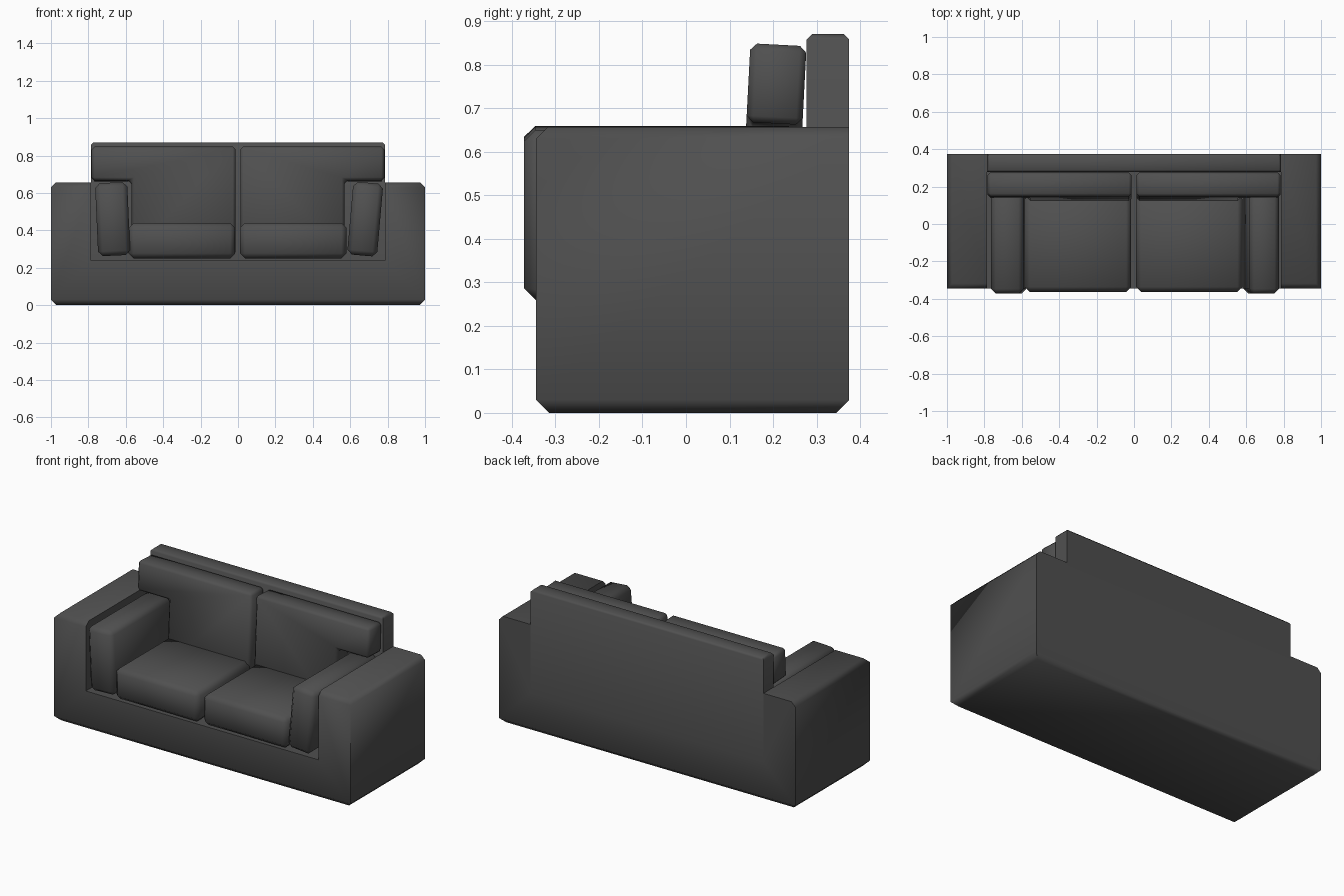
import bpy, bmesh, math
from mathutils import Matrix, Vector

if "Cube" in bpy.data.objects:
    bpy.data.objects.remove(bpy.data.objects["Cube"])

leather = bpy.data.materials.new("dark_leather")
leather.diffuse_color = (0.08, 0.08, 0.08, 1)
leather.use_nodes = True
leather.node_tree.nodes["Principled BSDF"].inputs["Base Color"].default_value = leather.diffuse_color


def prism(name, pts, y0, y1, bevels, tilt=None):
    """Extrude an x-z outline from y0 to y1, then chamfer chosen edges.
    bevels: list of (width, edge test); tilt: (pivot, angle, axis)."""
    bm = bmesh.new()
    face = bm.faces.new([bm.verts.new((x, y0, z)) for x, z in pts])
    ext = bmesh.ops.extrude_face_region(bm, geom=[face])
    moved = [v for v in ext["geom"] if isinstance(v, bmesh.types.BMVert)]
    bmesh.ops.translate(bm, verts=moved, vec=(0, y1 - y0, 0))
    bmesh.ops.recalc_face_normals(bm, faces=bm.faces)
    for width, test in bevels:
        edges = [e for e in bm.edges if test(e.verts[0].co, e.verts[1].co)]
        bmesh.ops.bevel(bm, geom=edges, offset=width, segments=1,
                        affect='EDGES', clamp_overlap=True)
    if tilt:
        pivot, angle, axis = tilt
        bmesh.ops.rotate(bm, verts=bm.verts, cent=pivot,
                         matrix=Matrix.Rotation(math.radians(angle), 3, axis))
    bmesh.ops.recalc_face_normals(bm, faces=bm.faces)
    mesh = bpy.data.meshes.new(name)
    bm.to_mesh(mesh)
    bm.free()
    mesh.materials.append(leather)
    obj = bpy.data.objects.new(name, mesh)
    bpy.context.collection.objects.link(obj)
    bpy.ops.object.select_all(action='DESELECT')
    obj.select_set(True)
    bpy.context.view_layer.objects.active = obj
    bpy.ops.object.shade_smooth_by_angle(angle=math.radians(60))
    return obj


def rect(x0, x1, z0, z1):
    return [(x0, z0), (x1, z0), (x1, z1), (x0, z1)]


def every(a, b):
    return True


F, B = -0.345, 0.375            # frame front and back
ARM, ARM_TOP, DECK = 0.785, 0.657, 0.24


def underside(a, b):
    return max(a.z, b.z) < 0.001


def arm_rim(a, b):
    top = min(a.z, b.z) > ARM_TOP - 0.001
    outer = min(abs(a.x), abs(b.x)) > 0.999
    front = max(a.y, b.y) < F + 0.001
    return top and (outer or front)


def back_rim(a, b):
    return min(a.z, b.z) > 0.869


# Frame: base and both arms as one U-shaped body
u_shape = [(-1, 0), (1, 0), (1, ARM_TOP), (ARM, ARM_TOP), (ARM, DECK),
           (-ARM, DECK), (-ARM, ARM_TOP), (-1, ARM_TOP)]
prism("frame", u_shape, F, B, [(0.03, underside), (0.027, arm_rim)])

# Back panel
prism("back_panel", rect(-ARM, ARM, DECK, 0.87), 0.277, B, [(0.012, back_rim)])

# Seat cushions
for side, x0, x1 in (("left", -0.585, -0.015), ("right", 0.01, 0.58)):
    prism("seat_" + side, rect(x0, x1, 0.25, 0.44), -0.363, 0.16, [(0.027, every)])

# Back cushions, notched to sit over the arm cushions
for side, s in (("left", -1), ("right", 1)):
    outline = [(0.013, 0.27), (0.57, 0.27), (0.57, 0.665), (0.782, 0.665),
               (0.782, 0.846), (0.013, 0.846)]
    prism("back_cushion_" + side, [(s * x, z) for x, z in outline],
          0.143, 0.272, [(0.015, every)],
          ((0, 0.207, 0.75), -3, 'X'))

# Arm cushions, leaning by slightly different amounts
for side, cx, w, lean in (("left", -0.67, 0.172, -2.5), ("right", 0.68, 0.16, 5)):
    prism("arm_cushion_" + side, rect(cx - w / 2, cx + w / 2, 0.265, 0.655),
          -0.372, 0.26, [(0.025, every)], (Vector((cx, 0, 0.46)), lean, 'Y'))
